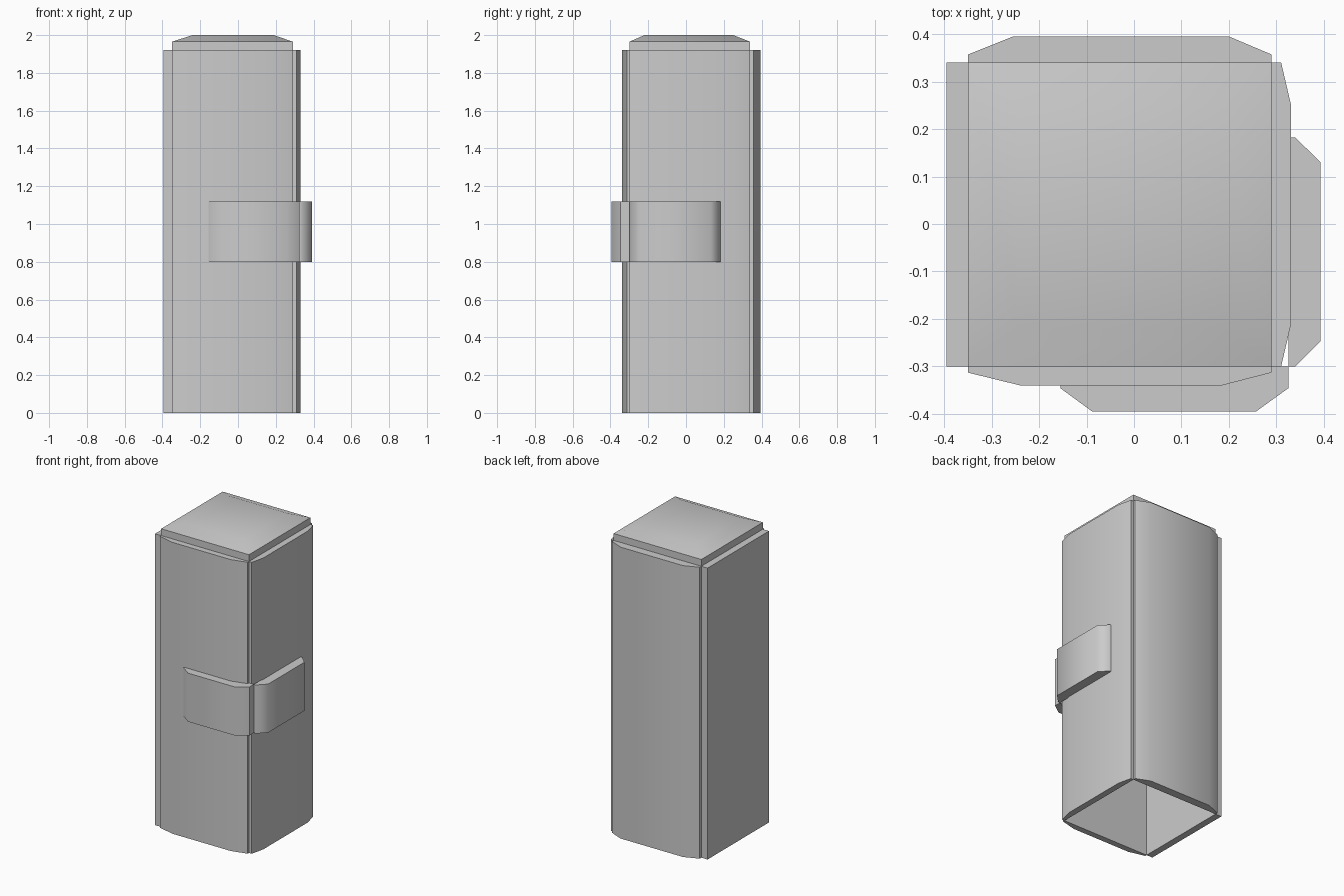
import bpy, bmesh, math

if "Cube" in bpy.data.objects:
    bpy.data.objects.remove(bpy.data.objects["Cube"])

X0, X1, Y0, Y1 = -0.35, 0.29, -0.30, 0.34   # hollow core footprint
ZT = 1.92                                    # top of the side panels


def finish(name, bm):
    bmesh.ops.recalc_face_normals(bm, faces=bm.faces)
    me = bpy.data.meshes.new(name)
    bm.to_mesh(me)
    bm.free()
    ob = bpy.data.objects.new(name, me)
    bpy.context.collection.objects.link(ob)
    bpy.ops.object.select_all(action='DESELECT')
    ob.select_set(True)
    bpy.context.view_layer.objects.active = ob
    bpy.ops.object.shade_smooth_by_angle(angle=math.radians(50))
    return ob


def panel(name, outline, z0, z1):
    """Upright prism from a plan outline; the last side (against the core) stays open."""
    bm = bmesh.new()
    low = [bm.verts.new((x, y, z0)) for x, y in outline]
    high = [bm.verts.new((x, y, z1)) for x, y in outline]
    bm.faces.new(low[::-1])
    bm.faces.new(high)
    for i in range(len(outline) - 1):
        bm.faces.new((low[i], low[i + 1], high[i + 1], high[i]))
    return finish(name, bm)


# Hollow core with open bottom and pillowed cap
bm = bmesh.new()
rings = []
for x0, x1, y0, y1, z in ((X0, X1, Y0, Y1, 0), (X0, X1, Y0, Y1, 1.965),
                          (-0.24, 0.19, -0.22, 0.25, 2.0)):
    rings.append([bm.verts.new(p) for p in
                  ((x0, y0, z), (x1, y0, z), (x1, y1, z), (x0, y1, z))])
for a, b in zip(rings, rings[1:]):
    for i in range(4):
        j = (i + 1) % 4
        bm.faces.new((a[i], a[j], b[j], b[i]))
bm.faces.new(rings[-1])
finish("core_and_cap", bm)

# Raised panels on the four sides
panel("front_panel", [(X0, Y0), (X0, -0.313), (-0.24, -0.34), (0.185, -0.34),
                      (X1, -0.313), (X1, Y0)], 0, ZT)
panel("back_panel", [(X1, Y1), (X1, 0.357), (0.20, 0.395), (-0.255, 0.395),
                     (X0, 0.357), (X0, Y1)], 0, ZT)
panel("right_panel", [(X1, Y0), (0.31, Y0), (0.331, -0.21), (0.331, 0.25),
                      (0.31, Y1), (X1, Y1)], 0, ZT)
panel("left_panel", [(X0, Y1), (-0.395, Y1), (-0.395, Y0), (X0, Y0)], 0, ZT)

# Clasp wrapping the front right corner
panel("front_clasp", [(-0.155, Y0), (-0.155, -0.346), (-0.088, -0.395),
                      (0.257, -0.395), (0.325, -0.346), (0.325, Y0)], 0.80, 1.12)
panel("right_clasp", [(0.325, Y0), (0.34, Y0), (0.393, -0.247), (0.393, 0.13),
                      (0.34, 0.182), (0.325, 0.182)], 0.80, 1.12)
